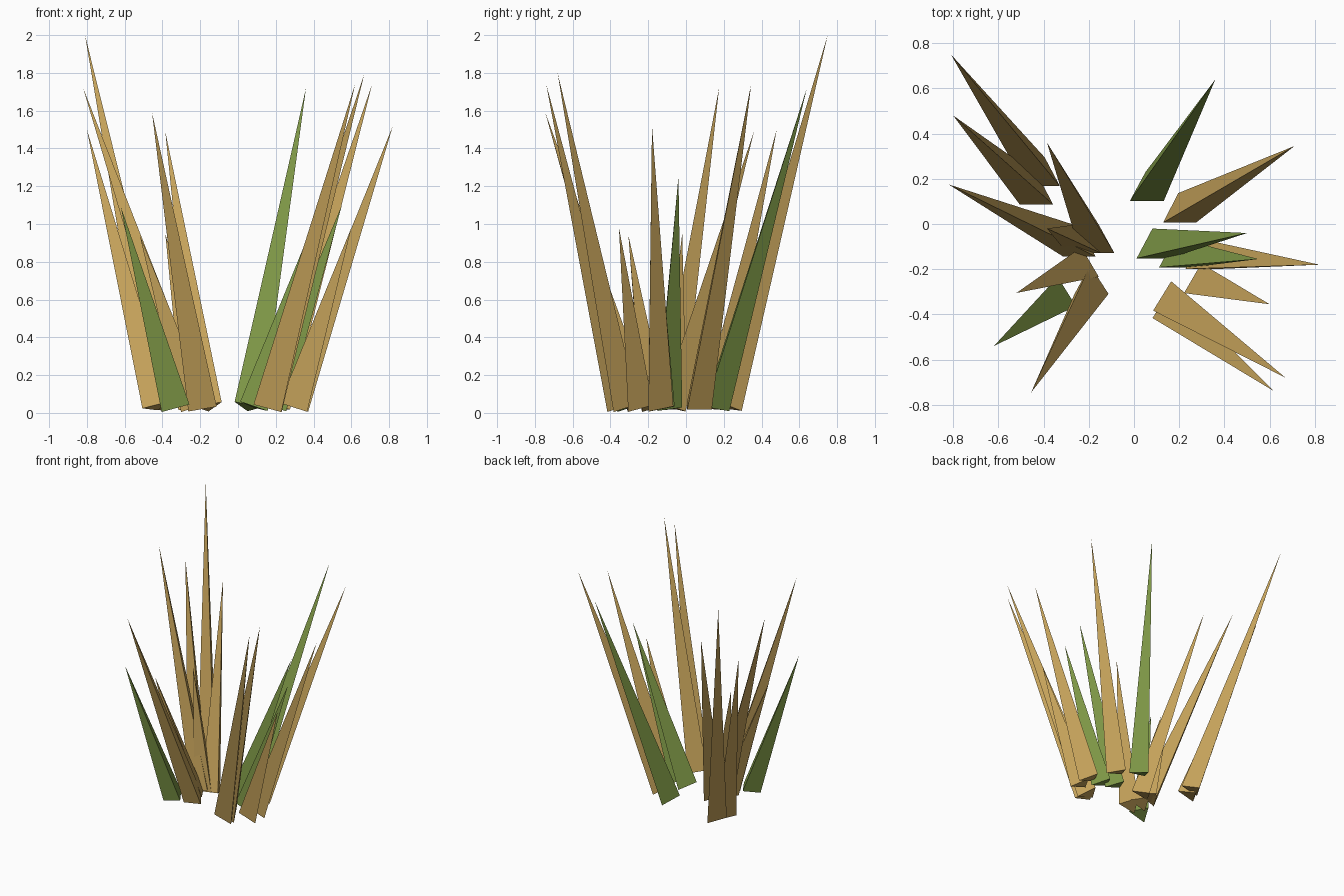
import bpy
import math
from mathutils import Vector

cube = bpy.data.objects.get("Cube")
if cube:
    bpy.data.objects.remove(cube, do_unlink=True)


def make_material(name, rgb):
    mat = bpy.data.materials.new(name)
    mat.use_nodes = True
    color = (*rgb, 1.0)
    mat.diffuse_color = color
    bsdf = mat.node_tree.nodes["Principled BSDF"]
    bsdf.inputs["Base Color"].default_value = color
    bsdf.inputs["Roughness"].default_value = 0.9
    return mat


straw = make_material("dry straw", (0.57, 0.37, 0.105))
green = make_material("leaf green", (0.215, 0.32, 0.063))

RADIUS = 0.088
BASE_Z = 0.033


def add_blade(name, base, tip, mat):
    """Three-sided spike from a base centre (x, y) to its tip."""
    start, end = Vector((*base, BASE_Z)), Vector(tip)
    axis = end - start
    d = axis.normalized()
    bpy.ops.mesh.primitive_cone_add(
        vertices=3, radius1=RADIUS, radius2=0, depth=axis.length,
        location=(start + end) / 2,
        rotation=(-math.asin(d.y), math.atan2(d.x, d.z), 0))
    blade = bpy.context.object
    blade.name = name
    blade.data.materials.append(mat)


# Dry blades: base centre, tip
dry_blades = [
    ((-0.40, 0.21), (-0.81, 0.75, 2.0)),
    ((-0.43, 0.13), (-0.80, 0.48, 1.5)),
    ((-0.24, -0.10), (-0.82, 0.175, 1.72)),
    ((-0.16, -0.087), (-0.385, 0.36, 1.49)),
    ((-0.23, -0.19), (-0.52, -0.305, 0.94)),
    ((-0.19, -0.267), (-0.455, -0.745, 1.59)),
    ((0.20, 0.05), (0.71, 0.345, 1.74)),
    ((0.30, -0.155), (0.82, -0.18, 1.52)),
    ((0.295, -0.262), (0.60, -0.355, 0.98)),
    ((0.16, -0.34), (0.67, -0.68, 1.8)),
    ((0.158, -0.373), (0.62, -0.74, 1.74)),
    ((-0.22, -0.085), (-0.385, -0.02, 0.95)),
]

# Fresh blades: base centre, tip
fresh_blades = [
    ((-0.333, -0.32), (-0.62, -0.54, 1.09)),
    ((0.055, 0.145), (0.36, 0.64, 1.72)),
    ((0.083, -0.108), (0.50, -0.04, 1.25)),
    ((0.183, -0.148), (0.55, -0.155, 1.1)),
]

for i, (base, tip) in enumerate(dry_blades, 1):
    add_blade(f"dry_grass_blade_{i}", base, tip, straw)
for i, (base, tip) in enumerate(fresh_blades, 1):
    add_blade(f"green_grass_blade_{i}", base, tip, green)
